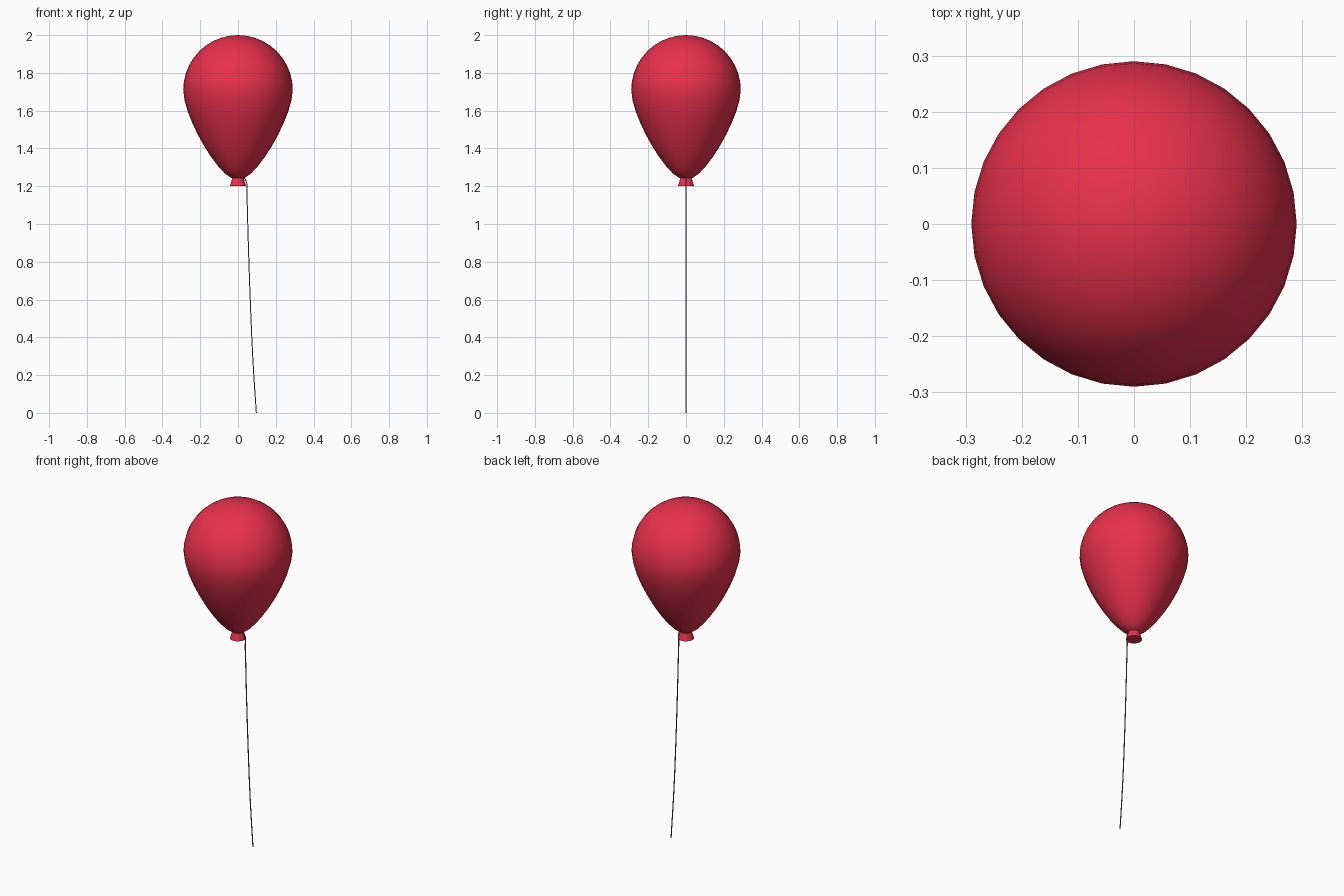
import bpy, bmesh, math
from mathutils import Vector

if "Cube" in bpy.data.objects:
    bpy.data.objects.remove(bpy.data.objects["Cube"])


def material(name, color):
    m = bpy.data.materials.new(name)
    m.diffuse_color = color
    m.use_nodes = True
    m.node_tree.nodes["Principled BSDF"].inputs["Base Color"].default_value = m.diffuse_color
    return m


def lathe(name, profile, mat, sides=32, angle=40):
    """Revolve (radius, z) points, listed bottom to top, around z."""
    bm = bmesh.new()
    verts = [bm.verts.new((r, 0, z)) for r, z in profile]
    edges = [bm.edges.new(p) for p in zip(verts, verts[1:])]
    bmesh.ops.spin(bm, geom=verts + edges, cent=(0, 0, 0), axis=(0, 0, 1),
                   angle=math.tau, steps=sides, use_duplicate=False)
    bmesh.ops.remove_doubles(bm, verts=bm.verts, dist=1e-5)
    bmesh.ops.recalc_face_normals(bm, faces=bm.faces)
    me = bpy.data.meshes.new(name)
    bm.to_mesh(me)
    bm.free()
    me.materials.append(mat)
    ob = bpy.data.objects.new(name, me)
    bpy.context.collection.objects.link(ob)
    bpy.context.view_layer.objects.active = ob
    ob.select_set(True)
    bpy.ops.object.shade_smooth_by_angle(angle=math.radians(angle))
    ob.select_set(False)
    return ob


red = material("balloon_red", (0.80, 0.03, 0.07, 1))
dark = material("string_grey", (0.15, 0.15, 0.15, 1))

# Balloon: tapered lower body and a hemispherical crown
R, ZC = 0.29, 1.71
lower = [(0, 1.24), (0.035, 1.243), (0.07, 1.268), (0.105, 1.306),
         (0.14, 1.352), (0.175, 1.405), (0.21, 1.468), (0.24, 1.53),
         (0.266, 1.595), (0.283, 1.655)]
crown = [(R * math.cos(a), ZC + R * math.sin(a))
         for a in (math.pi / 2 * i / 10 for i in range(10))]
lathe("balloon_body", lower + crown + [(0, ZC + R)], red)

# Flared knot under the balloon
lathe("knot", [(0, 1.2), (0.043, 1.2), (0.028, 1.248), (0, 1.248)], red)

# String hanging from the knot
cu = bpy.data.curves.new("string", "CURVE")
cu.dimensions = "3D"
cu.bevel_depth = 0.003
cu.bevel_resolution = 1
cu.use_fill_caps = True
path = [(0.026, 1.25), (0.042, 1.23), (0.047, 1.15), (0.053, 0.95),
        (0.064, 0.62), (0.079, 0.28), (0.097, 0.0)]
sp = cu.splines.new("BEZIER")
sp.bezier_points.add(len(path) - 1)
sp.resolution_u = 6
for bp, (x, z) in zip(sp.bezier_points, path):
    bp.co = Vector((x, 0, z))
    bp.handle_left_type = bp.handle_right_type = "AUTO"
cu.materials.append(dark)
bpy.context.collection.objects.link(bpy.data.objects.new("string", cu))
